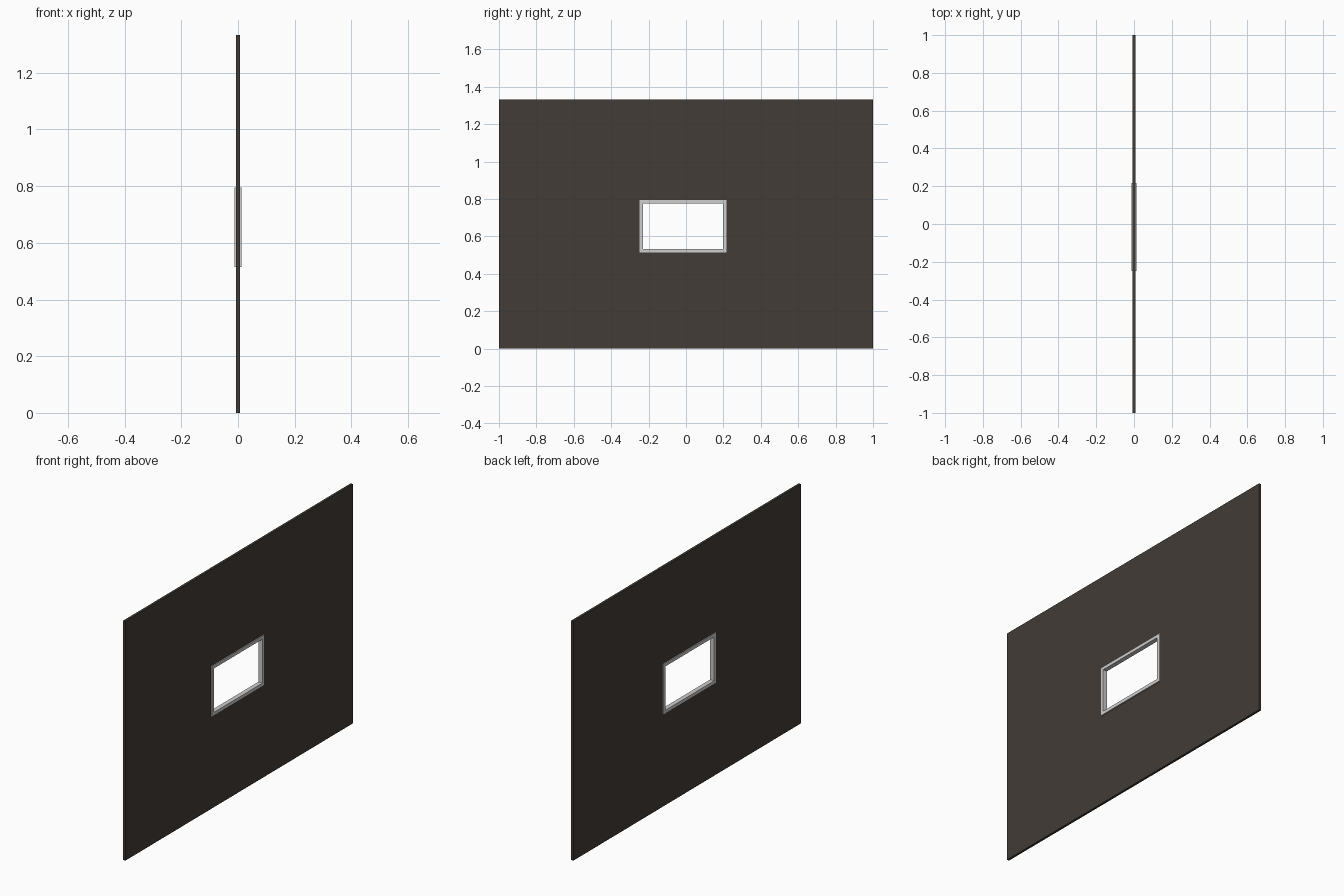
import bpy, bmesh

if "Cube" in bpy.data.objects:
    bpy.data.objects.remove(bpy.data.objects["Cube"])


def material(name, rgb):
    m = bpy.data.materials.new(name)
    m.diffuse_color = (*rgb, 1.0)
    m.use_nodes = True
    m.node_tree.nodes["Principled BSDF"].inputs["Base Color"].default_value = m.diffuse_color
    return m


def ring_slab(name, outer, inner, half, mat):
    """Rectangular slab in the YZ plane with a rectangular opening.
    outer / inner = (y0, y1, z0, z1), half = half thickness along x."""
    bm = bmesh.new()

    def loop(rect, x):
        y0, y1, z0, z1 = rect
        return [bm.verts.new((x, y, z)) for y, z in
                ((y0, z0), (y1, z0), (y1, z1), (y0, z1))]

    of, inf = loop(outer, half), loop(inner, half)
    ob, inb = loop(outer, -half), loop(inner, -half)
    for i in range(4):
        j = (i + 1) % 4
        for a, b in ((of, inf), (inf, inb), (inb, ob), (ob, of)):
            bm.faces.new((a[i], a[j], b[j], b[i]))
    bmesh.ops.recalc_face_normals(bm, faces=bm.faces)
    me = bpy.data.meshes.new(name)
    bm.to_mesh(me)
    bm.free()
    me.materials.append(mat)
    obj = bpy.data.objects.new(name, me)
    bpy.context.collection.objects.link(obj)
    return obj


dark = material("dark brown panel", (0.055, 0.045, 0.037))
grey = material("light grey frame", (0.62, 0.62, 0.62))

frame_outer = (-0.249, 0.217, 0.514, 0.795)
frame_inner = (-0.230, 0.198, 0.533, 0.777)

# Thin wall panel with a window cut-out
ring_slab("wall_panel", (-1.0, 1.0, 0.0, 1.333), frame_outer, 0.0067, dark)

# Slightly thicker frame lining the opening
ring_slab("window_frame", frame_outer, frame_inner, 0.0127, grey)
